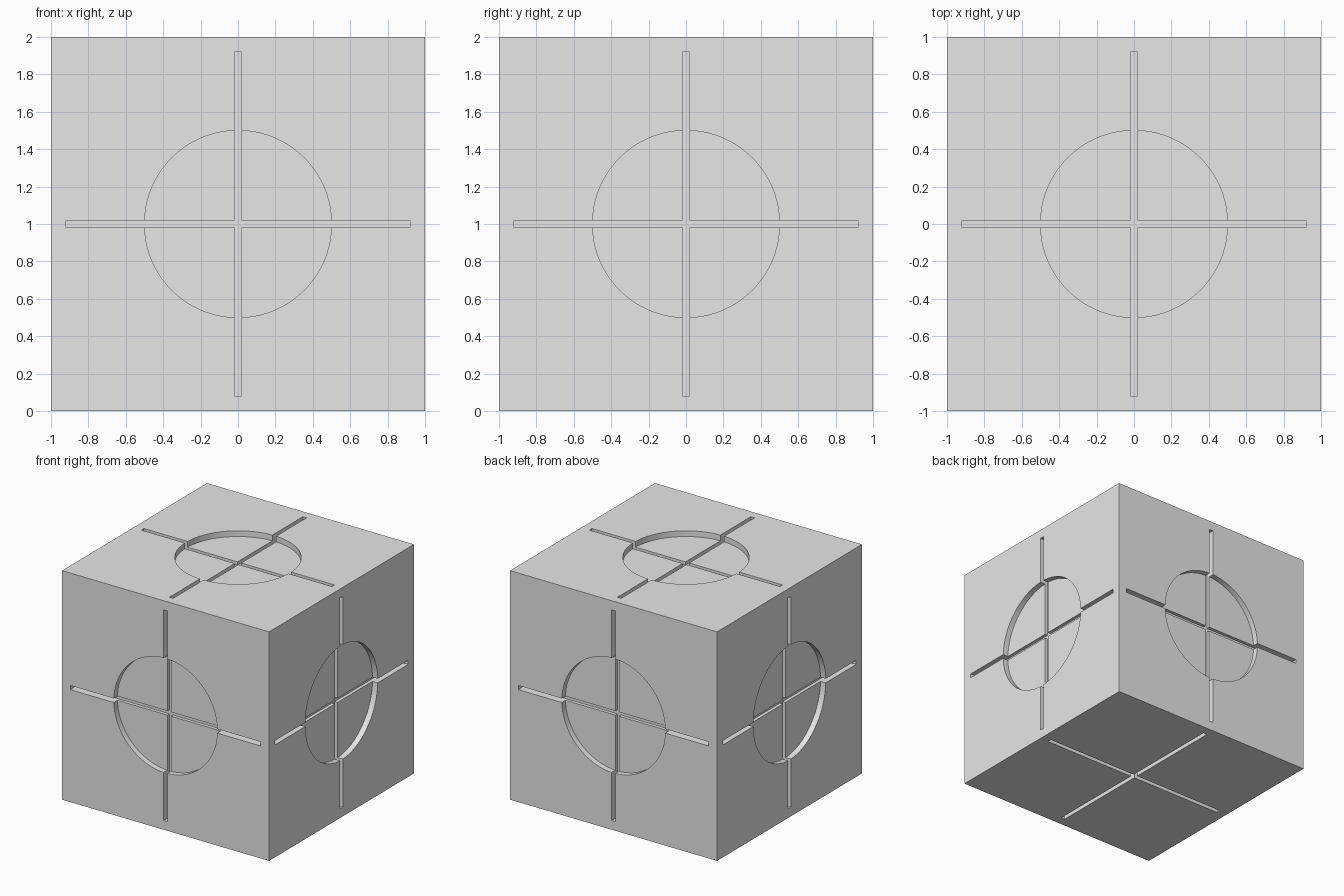
import bpy, bmesh, math
from mathutils import Matrix, Vector

default = bpy.data.objects.get("Cube")
if default:
    bpy.data.objects.remove(default, do_unlink=True)

DISC_RADIUS, DISC_DEPTH = 0.5, 0.05
ARM, HALF_WIDTH, GROOVE_DEPTH = 0.92, 0.018, 0.079
CENTRE = Vector((0, 0, 1))

grey = bpy.data.materials.new("plain grey")
grey.use_nodes = True
grey.diffuse_color = (0.8, 0.8, 0.8, 1)
grey.node_tree.nodes["Principled BSDF"].inputs["Base Color"].default_value = grey.diffuse_color


def add_object(name, bm):
    mesh = bpy.data.meshes.new(name)
    bmesh.ops.recalc_face_normals(bm, faces=bm.faces)
    bm.to_mesh(mesh)
    bm.free()
    mesh.materials.append(grey)
    obj = bpy.data.objects.new(name, mesh)
    bpy.context.collection.objects.link(obj)
    return obj


def prism(name, outline, depth, normal):
    """Extrude an outline through one cube face, from outside down to depth."""
    bm = bmesh.new()
    face = bm.faces.new([bm.verts.new((x, y, 1 - depth)) for x, y in outline])
    top = bmesh.ops.extrude_face_region(bm, geom=[face])["geom"]
    raised = [v for v in top if isinstance(v, bmesh.types.BMVert)]
    bmesh.ops.translate(bm, vec=(0, 0, depth + 0.1), verts=raised)
    turn = Vector((0, 0, 1)).rotation_difference(normal).to_matrix().to_4x4()
    bm.transform(Matrix.Translation(CENTRE) @ turn)
    obj = add_object(name, bm)
    obj.hide_render = True
    return obj


# Outlines of the round recess and the crossed grooves
steps = 128
circle = [(DISC_RADIUS * math.cos(math.tau * i / steps),
           DISC_RADIUS * math.sin(math.tau * i / steps)) for i in range(steps)]
w, cross = HALF_WIDTH, []
for quarter in range(4):
    c, s = ((1, 0), (0, 1), (-1, 0), (0, -1))[quarter]
    for x, y in ((ARM, -w), (ARM, w), (w, w)):
        cross.append((x * c - y * s, x * s + y * c))

# Solid body
bm = bmesh.new()
bmesh.ops.create_cube(bm, size=2, matrix=Matrix.Translation(CENTRE))
body = add_object("cube_body", bm)

# Cut the recess and grooves into all six faces
cutters = []
for axis in range(3):
    for sign in (-1, 1):
        normal = Vector((0, 0, 0))
        normal[axis] = sign
        cutters.append(prism("disc_cutter", circle, DISC_DEPTH, normal))
        cutters.append(prism("groove_cutter", cross, GROOVE_DEPTH, normal))
for cutter in cutters:
    cut = body.modifiers.new(cutter.name, "BOOLEAN")
    cut.operation, cut.solver, cut.object = "DIFFERENCE", "EXACT", cutter

# Bake the cuts, then drop the cutters
bpy.context.view_layer.update()
evaluated = body.evaluated_get(bpy.context.evaluated_depsgraph_get())
carved = bpy.data.meshes.new_from_object(evaluated)
body.modifiers.clear()
body.data = carved
for cutter in cutters:
    bpy.data.objects.remove(cutter, do_unlink=True)

# Smooth the round walls, keep the edges crisp
bpy.ops.object.select_all(action="DESELECT")
body.select_set(True)
bpy.context.view_layer.objects.active = body
bpy.ops.object.shade_smooth_by_angle(angle=math.radians(30))
